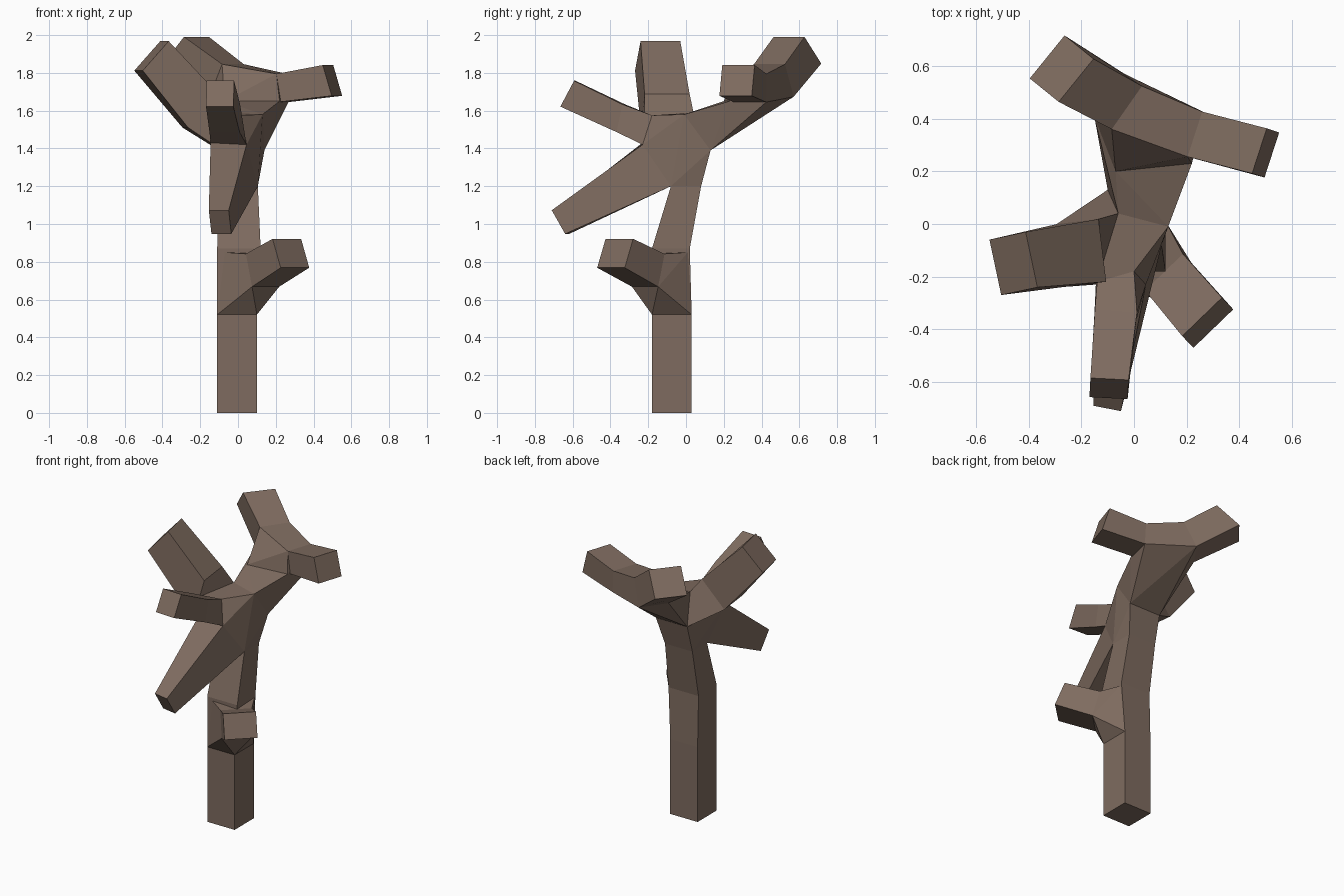
import bpy
import bmesh
from math import sin, cos, radians
from mathutils import Vector

default_cube = bpy.data.objects.get("Cube")
if default_cube:
    bpy.data.objects.remove(default_cube, do_unlink=True)

bark = bpy.data.materials.new("brown bark")
bark.use_nodes = True
bark.diffuse_color = (0.21, 0.148, 0.115, 1)
shader = bark.node_tree.nodes["Principled BSDF"]
shader.inputs["Base Color"].default_value = bark.diffuse_color
shader.inputs["Roughness"].default_value = 0.9


def section(center, yaw, pitch, width, height):
    """Rectangular cross-section facing along yaw and pitch (degrees)."""
    yaw, pitch = radians(yaw), radians(pitch)
    side = Vector((-sin(yaw), cos(yaw), 0)) * width / 2
    up = Vector((-sin(pitch) * cos(yaw), -sin(pitch) * sin(yaw), cos(pitch))) * height / 2
    middle = Vector(center)
    return [middle - side - up, middle + side - up, middle + side + up, middle - side + up]


def finish(name, bm):
    bmesh.ops.recalc_face_normals(bm, faces=bm.faces)
    mesh = bpy.data.meshes.new(name)
    bm.to_mesh(mesh)
    bm.free()
    mesh.materials.append(bark)
    part = bpy.data.objects.new(name, mesh)
    bpy.context.collection.objects.link(part)
    return part


def limb(name, rings):
    """Four-sided tube through a chain of cross-sections."""
    bm = bmesh.new()
    loops = [[bm.verts.new(point) for point in ring] for ring in rings]
    for lower, upper in zip(loops, loops[1:]):
        for i in range(4):
            j = (i + 1) % 4
            bm.faces.new((lower[i], lower[j], upper[j], upper[i]))
    bm.faces.new(loops[0])
    bm.faces.new(loops[-1])
    return finish(name, bm)


def joint(name, points):
    """Faceted solid wrapped around the points where limbs meet."""
    bm = bmesh.new()
    for point in points:
        bm.verts.new(point)
    result = bmesh.ops.convex_hull(bm, input=bm.verts)
    spare = [v for v in result["geom_interior"] if isinstance(v, bmesh.types.BMVert)]
    bmesh.ops.delete(bm, geom=spare, context="VERTS")
    bmesh.ops.dissolve_limit(bm, angle_limit=radians(2), verts=bm.verts, edges=bm.edges)
    return finish(name, bm)


# Corners of the crown where the trunk divides
front_left = Vector((-0.145, -0.23, 1.43))
front_right = Vector((0.045, -0.23, 1.42))
back_left = Vector((-0.1, 0.13, 1.39))
back_right = Vector((0.14, 0.13, 1.39))
top_front = Vector((0, -0.18, 1.575))
top_front_left = Vector((-0.14, -0.22, 1.57))
top_left = Vector((-0.06, 0.04, 1.59))
top_right = Vector((0.13, -0.01, 1.58))

# Trunk
foot = section((-0.005, -0.075, 0), 0, 90, 0.21, 0.21)
waist = section((-0.005, -0.075, 0.52), 0, 90, 0.21, 0.21)
chest = section((0.005, -0.08, 0.87), 0, 90, 0.2, 0.23)
neck = section((0, 0, 1.2), 0, 90, 0.16, 0.21)
limb("trunk", [foot, waist, chest, neck])
joint("crown", neck + [front_left, front_right, back_left, back_right,
                       top_front, top_front_left, top_left, top_right])

# Low stub growing from a trunk corner
stub_base = section((0.13, -0.2, 0.755), -46, 15, 0.2, 0.18)
stub_end = section((0.28, -0.375, 0.845), -46, 22, 0.21, 0.165)
collar = [(-0.11, -0.18, 0.52), (0.1, 0.03, 0.52), (0.1, -0.18, 0.52),
          (-0.07, -0.18, 0.85), (0.12, 0.01, 0.85)]
joint("stub_collar", stub_base + collar)
limb("stub", [stub_base, stub_end])

# Drooping front branch
neck_front = sorted(neck, key=lambda p: p.y)[:2]
neck_front.sort(key=lambda p: p.x)
limb("drooping_branch", [neck_front + [front_right, front_left],
                         section((-0.095, -0.665, 1.01), -101, -30, 0.107, 0.145)])

# Rising front branch
limb("front_branch", [[front_left, front_right, top_front, top_front_left],
                      section((-0.07, -0.345, 1.56), -95, 12, 0.16, 0.15),
                      section((-0.095, -0.625, 1.69), -93, 28, 0.145, 0.155)])

# Rising side branch
limb("side_branch", [[back_left, front_left, top_front_left, top_left],
                     section((-0.2, -0.11, 1.6), 187, 42, 0.24, 0.24),
                     section((-0.458, -0.15, 1.89), 192, 42, 0.215, 0.21)])

# Rear fork: crossbar with two arms
right_tip = section((0.5, 0.27, 1.76), 162, -17, 0.18, 0.17)
right_root = section((0.235, 0.34, 1.72), 162, -3, 0.18, 0.15)
left_root = section((-0.06, 0.465, 1.76), 145, 25, 0.2, 0.19)
left_tip = section((-0.275, 0.59, 1.92), 141, 45, 0.21, 0.2)
limb("rear_fork", [right_tip, right_root, left_root, left_tip])

# Leaning stem that carries the fork
shoulders = [Vector((-0.07, 0.2, 1.65)), Vector((0.22, 0.23, 1.65))]
joint("rear_stem", [back_left, back_right, top_left, top_right]
      + shoulders + left_root[:2] + right_root[:2])
joint("fork_crotch", shoulders + left_root + right_root)
